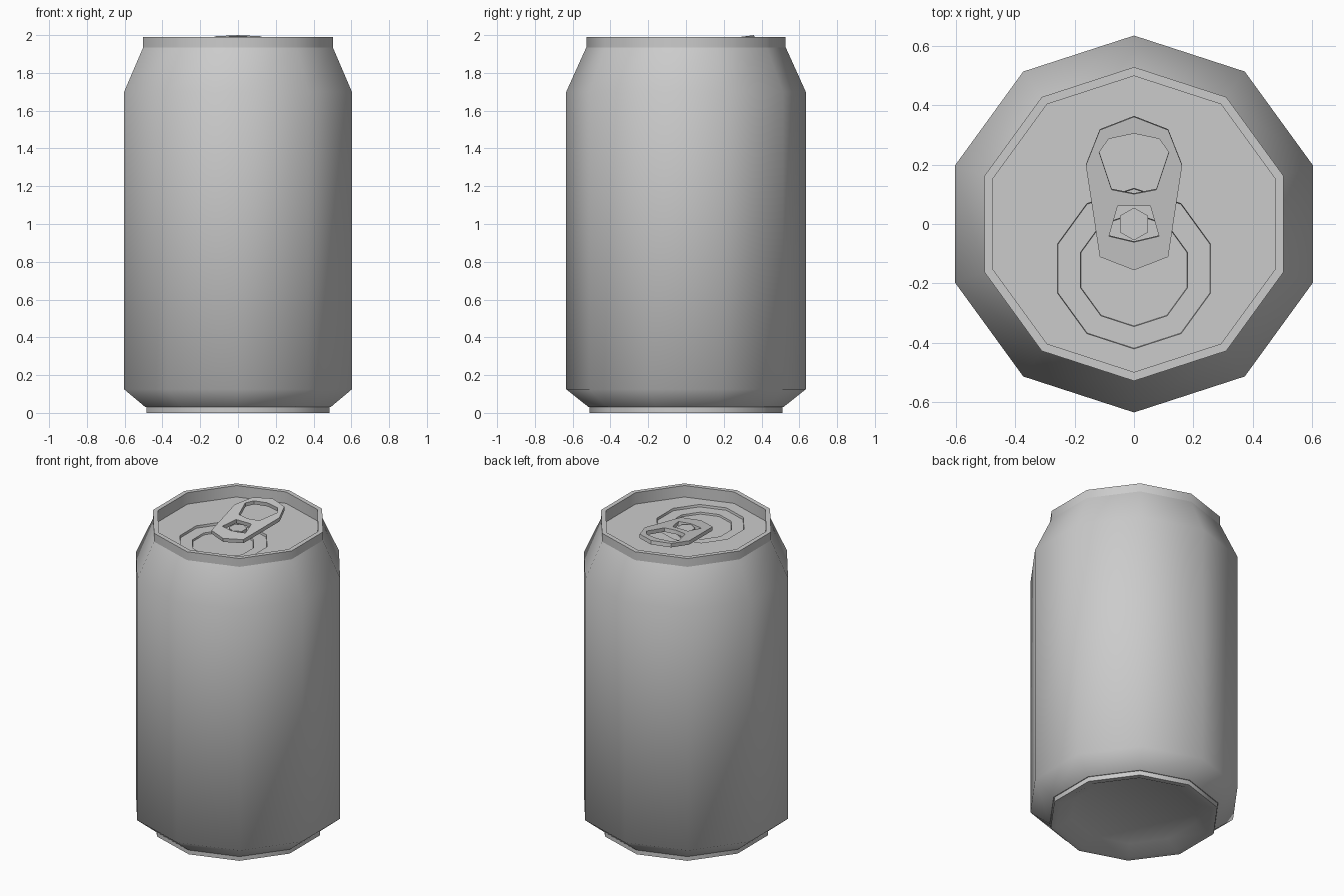
import bpy, bmesh, math

if "Cube" in bpy.data.objects:
    bpy.data.objects.remove(bpy.data.objects["Cube"])

SIDES = 10


def loft(name, rings, cap=False, flip=False, sides=SIDES, angle=None):
    """Join regular polygons given as (radius, z, centre_y) from first to last."""
    bm = bmesh.new()
    loops = []
    for r, z, cy in rings:
        loops.append([bm.verts.new((r * math.cos(a), cy + r * math.sin(a), z))
                      for a in (math.pi / 2 + 2 * math.pi * i / sides for i in range(sides))])
    for low, high in zip(loops, loops[1:]):
        for i in range(sides):
            j = (i + 1) % sides
            bm.faces.new((low[i], low[j], high[j], high[i]))
    if cap:
        bm.faces.new(loops[-1])
    if flip:
        bmesh.ops.reverse_faces(bm, faces=bm.faces[:])
    mesh = bpy.data.meshes.new(name)
    bm.to_mesh(mesh)
    bm.free()
    obj = bpy.data.objects.new(name, mesh)
    bpy.context.collection.objects.link(obj)
    select(obj)
    if angle is None:
        bpy.ops.object.shade_smooth()
    else:
        bpy.ops.object.shade_smooth_by_angle(angle=math.radians(angle))
    return obj


def select(obj):
    bpy.ops.object.select_all(action='DESELECT')
    obj.select_set(True)
    bpy.context.view_layer.objects.active = obj


def mirrored(half):
    """Complete an outline given as right half from bottom to top."""
    return half + [(-x, y) for x, y in reversed(half) if x > 0]


# Body wall with tapered shoulder and foot
loft("can_body", [(0.515, 0.03, 0), (0.634, 0.125, 0), (0.634, 1.70, 0), (0.528, 1.935, 0)])

# Rim, sunken lid and stepped mouth panel
loft("rim_and_lid", [(0.528, 1.935, 0), (0.528, 1.99, 0), (0.498, 1.99, 0), (0.498, 1.915, 0),
                     (0.27, 1.915, -0.15), (0.268, 1.90, -0.15),
                     (0.19, 1.90, -0.155), (0.188, 1.888, -0.155)], cap=True, angle=40)

# Foot ring and recessed base
loft("base", [(0.515, 0.03, 0), (0.51, 0.03, 0), (0.51, 0, 0), (0.475, 0, 0),
              (0.385, 0.045, 0)], cap=True, flip=True, angle=40)
base = bpy.data.objects["base"]
bm = bmesh.new()
bm.from_mesh(base.data)
bmesh.ops.reverse_faces(bm, faces=bm.faces[:])
for f in bm.faces:
    # Walls and underside must face outward / downward
    c = f.calc_center_median()
    f.normal_update()
    if abs(f.normal.z) > 0.3:
        if f.normal.z > 0:
            f.normal_flip()
    elif f.normal.dot((c.x, c.y, 0)) < 0:
        f.normal_flip()
bm.to_mesh(base.data)
bm.free()

# Rivet holding the tab
loft("rivet", [(0.055, 1.885, 0), (0.055, 1.945, 0)], cap=True, sides=6, angle=30)

# Pull tab with finger hole and rivet window, tilted up at the back
outlines = [
    mirrored([(0, -0.155), (0.115, -0.11), (0.162, 0.20), (0.115, 0.32), (0, 0.365)]),
    mirrored([(0, 0.103), (0.075, 0.118), (0.117, 0.245), (0.085, 0.29), (0, 0.308)]),
    mirrored([(0, -0.06), (0.084, -0.04), (0.055, 0.062)]),
]
curve = bpy.data.curves.new("pull_tab", 'CURVE')
curve.dimensions = '2D'
curve.fill_mode = 'BOTH'
curve.extrude = 0.0125
for pts in outlines:
    spline = curve.splines.new('POLY')
    spline.points.add(len(pts) - 1)
    for p, (x, y) in zip(spline.points, pts):
        p.co = (x, y, 0, 1)
    spline.use_cyclic_u = True
tab = bpy.data.objects.new("pull_tab", curve)
bpy.context.collection.objects.link(tab)
tab.location.z = 1.942
tab.rotation_euler.x = math.atan(0.125)
select(tab)
bpy.ops.object.convert(target='MESH')
bpy.ops.object.shade_flat()
